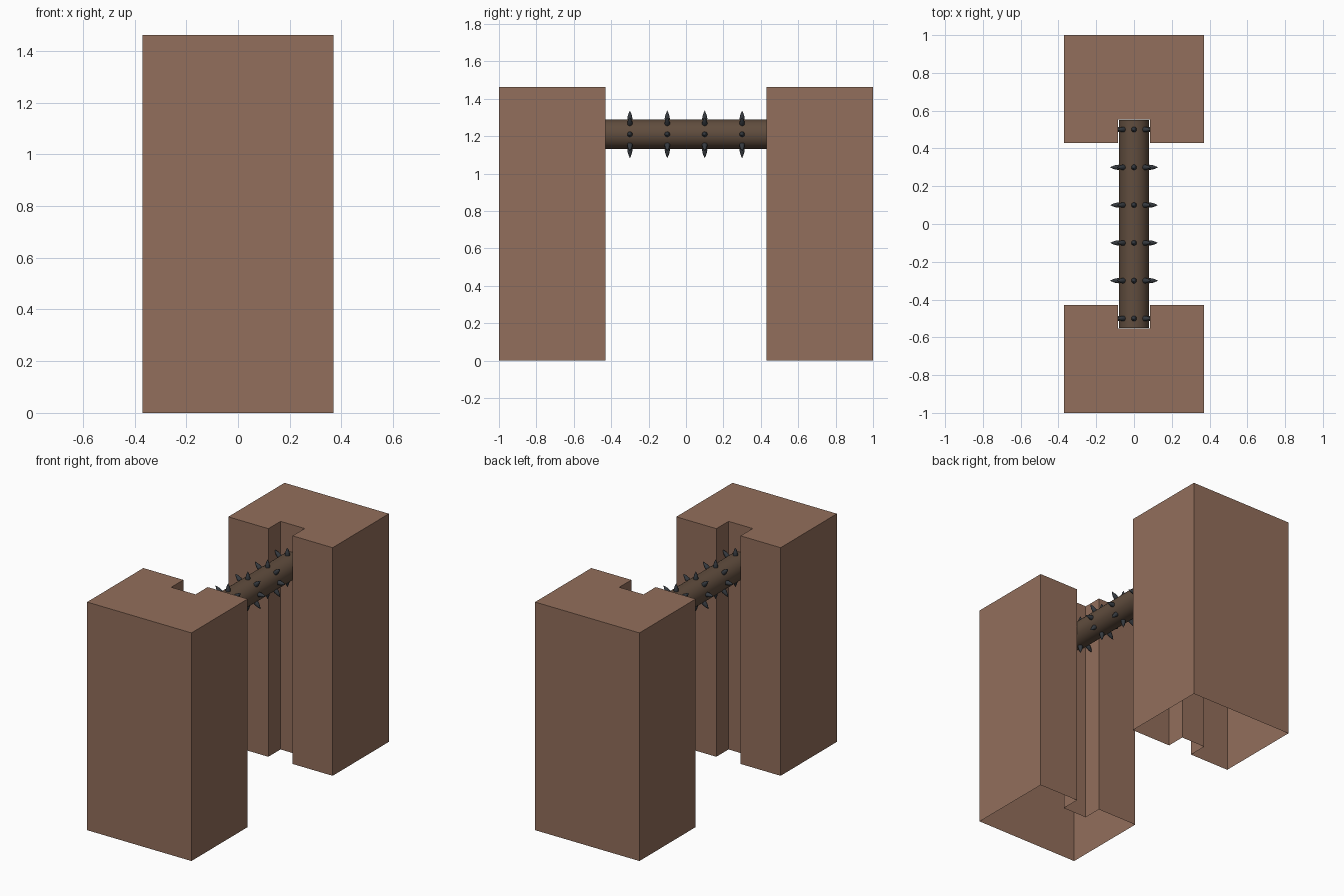
import bpy, bmesh, math
from mathutils import Matrix, Vector

if "Cube" in bpy.data.objects:
    bpy.data.objects.remove(bpy.data.objects["Cube"])

def material(name, rgb):
    m = bpy.data.materials.new(name)
    m.diffuse_color = (*rgb, 1)
    m.use_nodes = True
    m.node_tree.nodes["Principled BSDF"].inputs["Base Color"].default_value = m.diffuse_color
    return m

WOOD = material("brown_wood", (0.29, 0.158, 0.106))
DARK_WOOD = material("dark_wood", (0.118, 0.074, 0.048))
IRON = material("dark_iron", (0.036, 0.042, 0.050))

def finish(bm, name, mat, smooth=False):
    me = bpy.data.meshes.new(name)
    bm.to_mesh(me)
    bm.free()
    ob = bpy.data.objects.new(name, me)
    bpy.context.collection.objects.link(ob)
    me.materials.append(mat)
    if smooth:
        bpy.ops.object.select_all(action='DESELECT')
        ob.select_set(True)
        bpy.context.view_layer.objects.active = ob
        bpy.ops.object.shade_smooth_by_angle(angle=math.radians(40))
    return ob

# Pillars: notched outline extruded upward, open underneath
W, H, INNER, NOTCH, NW = 0.37, 1.462, 0.43, 0.553, 0.086
outline = [(-W, 1), (-W, INNER), (-NW, INNER), (-NW, NOTCH),
           (NW, NOTCH), (NW, INNER), (W, INNER), (W, 1)]
for name, s in (("back_pillar", 1), ("front_pillar", -1)):
    bm = bmesh.new()
    pts = [(x * s, y * s) for x, y in outline]
    low = [bm.verts.new((x, y, 0)) for x, y in pts]
    top = [bm.verts.new((x, y, H)) for x, y in pts]
    for i in range(8):
        j = (i + 1) % 8
        bm.faces.new((low[i], low[j], top[j], top[i]))
    bm.faces.new(top)
    finish(bm, name, WOOD)

# Rolling log between the pillars
LOG_Z, LOG_R = 1.21, 0.079
bm = bmesh.new()
bmesh.ops.create_cone(bm, cap_ends=True, segments=32, radius1=LOG_R, radius2=LOG_R,
                      depth=1.1, matrix=Matrix.Translation((0, 0, LOG_Z))
                      @ Matrix.Rotation(math.pi / 2, 4, 'X'))
finish(bm, "log", DARK_WOOD, True)

# Spikes: six rings of eight, each a bulging point
PROFILE = [(0.068, 0.0135), (0.085, 0.0145), (0.100, 0.0115), (0.114, 0.0065)]
TIP, SIDES = 0.127, 10
bm = bmesh.new()
for y in (-0.5, -0.3, -0.1, 0.1, 0.3, 0.5):
    for k in range(8):
        mat = Matrix.Translation((0, y, LOG_Z)) @ Matrix.Rotation(k * math.pi / 4, 4, 'Y')
        rings = [[bm.verts.new(mat @ Vector((r * math.cos(a), r * math.sin(a), h)))
                  for a in (2 * math.pi * i / SIDES for i in range(SIDES))]
                 for h, r in PROFILE]
        tip = bm.verts.new(mat @ Vector((0, 0, TIP)))
        for i in range(SIDES):
            j = (i + 1) % SIDES
            for lo, hi in zip(rings, rings[1:]):
                bm.faces.new((lo[i], lo[j], hi[j], hi[i]))
            bm.faces.new((rings[-1][i], rings[-1][j], tip))
finish(bm, "spikes", IRON, True)
